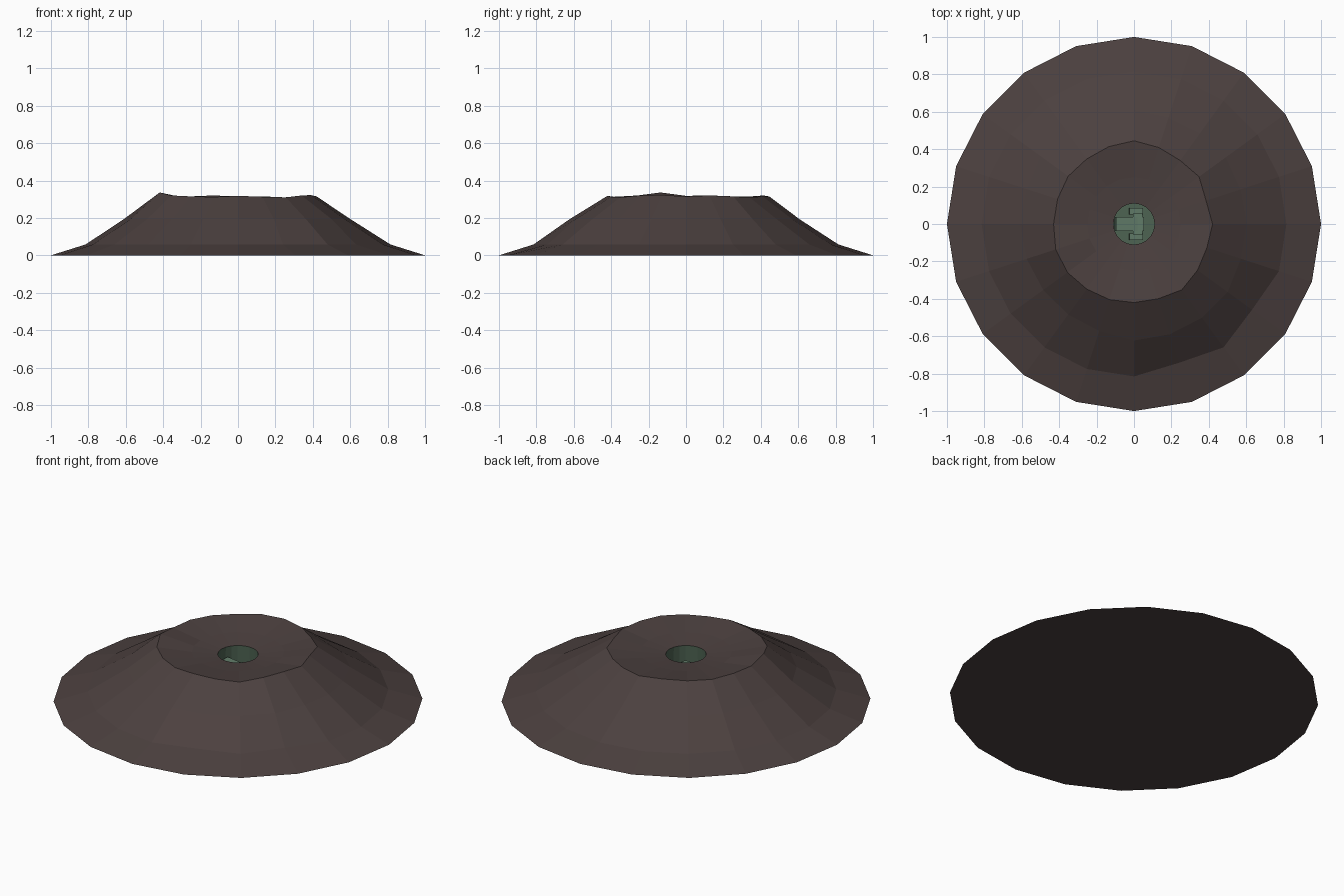
import bpy, bmesh, math, random

if "Cube" in bpy.data.objects:
    bpy.data.objects.remove(bpy.data.objects["Cube"])
random.seed(4)
N = 20


def material(name, rgb):
    m = bpy.data.materials.new(name)
    m.diffuse_color = (*rgb, 1)
    m.use_nodes = True
    m.node_tree.nodes["Principled BSDF"].inputs["Base Color"].default_value = m.diffuse_color
    return m


earth = material("dark brown earth", (0.072, 0.052, 0.050))
green = material("muted green", (0.120, 0.200, 0.140))
deep_green = material("deep green", (0.075, 0.125, 0.085))


def ring(bm, radii, heights):
    return [bm.verts.new((r * math.cos(math.tau * i / N), r * math.sin(math.tau * i / N), z))
            for i, (r, z) in enumerate(zip(radii, heights))]


def bridge(bm, a, b):
    for i in range(N):
        j = (i + 1) % N
        bm.faces.new((a[i], a[j], b[j], b[i]))


def finish(bm, name, mat):
    me = bpy.data.meshes.new(name)
    bm.to_mesh(me)
    bm.free()
    ob = bpy.data.objects.new(name, me)
    bpy.context.collection.objects.link(ob)
    me.materials.append(mat)
    return ob


# Mound: uneven rings from the foot up to the rim, then down a shallow crater
rim_r = [.42, .405, .43, .42, .43, .445, .435, .43, .435, .43,
         .43, .44, .44, .43, .425, .42, .42, .435, .42, .41]
rim_z = [.315, .32, .315, .31, .315, .315, .32, .315, .315, .32,
         .318, .336, .32, .315, .312, .318, .313, .31, .32, .322]
foot_r = [.815 if i not in (16, 18) else .78 for i in range(N)]
bm = bmesh.new()
rings = [
    ring(bm, [1] * N, [0] * N),
    ring(bm, foot_r, [.058] * N),
    ring(bm, [.61 + random.uniform(-.015, .015) for _ in range(N)], [.193] * N),
    ring(bm, rim_r, rim_z),
    ring(bm, [.25] * N, [.29] * N),
    ring(bm, [.11] * N, [.275] * N),
]
for a, b in zip(rings, rings[1:]):
    bridge(bm, a, b)
bm.faces.new(rings[0][::-1])
finish(bm, "mound", earth)

# Burrow: green shaft with a closed floor
bm = bmesh.new()
top = ring(bm, [.11] * N, [.275] * N)
low = ring(bm, [.112] * N, [.14] * N)
bridge(bm, top, low)
bm.faces.new(low)
finish(bm, "burrow_shaft", deep_green)


def block(name, loc, size, mat, tilt=0):
    bpy.ops.mesh.primitive_cube_add(size=1, location=loc, rotation=(0, tilt, 0))
    ob = bpy.context.object
    ob.name = name
    ob.scale = size
    ob.data.materials.append(mat)


# Creature lying in the burrow
block("burrow_body", (-.025, 0, .175), (.15, .075, .07), green, .12)
block("burrow_head", (.02, 0, .175), (.05, .11, .06), green)
for s in (-1, 1):
    block("burrow_leg", (.01, s * .068, .165), (.07, .035, .04), green, .1)
